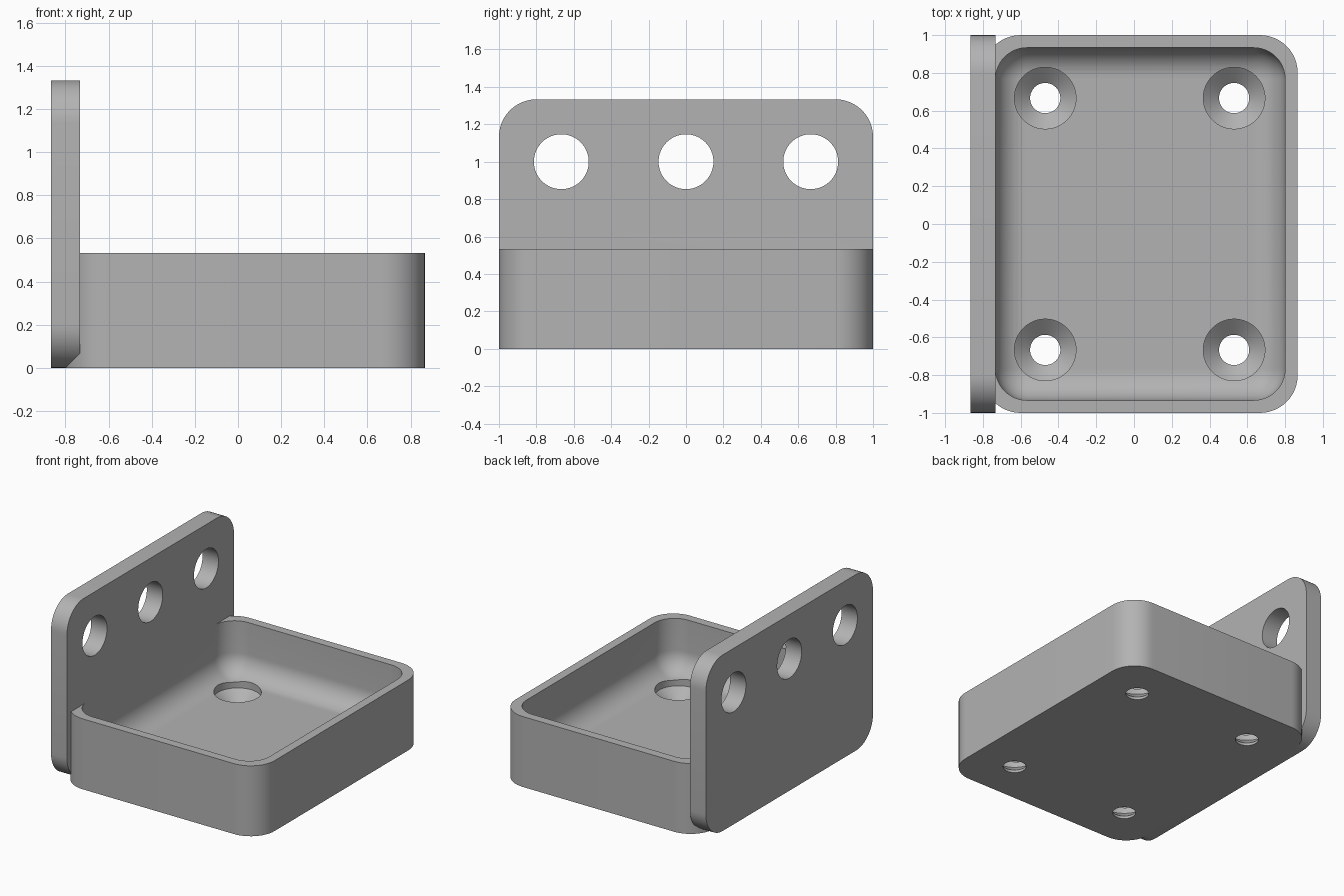
import bpy, bmesh
from math import sin, cos, pi, radians

cube = bpy.data.objects.get("Cube")
if cube:
    bpy.data.objects.remove(cube, do_unlink=True)

grey = bpy.data.materials.new("plain grey")
grey.use_nodes = True
COLOUR = (0.45, 0.45, 0.45, 1)
grey.diffuse_color = COLOUR
grey.node_tree.nodes["Principled BSDF"].inputs["Base Color"].default_value = COLOUR


def rounded_rect(x0, x1, y0, y1, r, steps=12):
    """Outline of a rectangle with rounded corners."""
    corners = [(x1 - r, y1 - r), (x0 + r, y1 - r), (x0 + r, y0 + r), (x1 - r, y0 + r)]
    return [(cx + r * cos((q + i / steps) * pi / 2), cy + r * sin((q + i / steps) * pi / 2))
            for q, (cx, cy) in enumerate(corners) for i in range(steps + 1)]


def circle(cx, cy, r, n=64):
    return [(cx + r * cos(2 * pi * i / n), cy + r * sin(2 * pi * i / n)) for i in range(n)]


def loft(name, rings, upright=False):
    """Closed solid through (outline, height) rings; upright turns height into x."""
    bm = bmesh.new()
    loops = [[bm.verts.new((h, a, b) if upright else (a, b, h)) for a, b in outline]
             for outline, h in rings]
    for low, high in zip(loops, loops[1:]):
        for i in range(len(low)):
            j = (i + 1) % len(low)
            bm.faces.new((low[i], low[j], high[j], high[i]))
    bm.faces.new(loops[0][::-1])
    bm.faces.new(loops[-1])
    bmesh.ops.recalc_face_normals(bm, faces=bm.faces)
    mesh = bpy.data.meshes.new(name)
    bm.to_mesh(mesh)
    bm.free()
    mesh.materials.append(grey)
    obj = bpy.data.objects.new(name, mesh)
    bpy.context.collection.objects.link(obj)
    return obj


def combine(target, tool, operation):
    """Apply a boolean and discard the tool."""
    mod = target.modifiers.new(operation.title(), "BOOLEAN")
    mod.operation, mod.solver, mod.object = operation, "EXACT", tool
    bpy.context.view_layer.objects.active = target
    bpy.ops.object.modifier_apply(modifier=mod.name)
    bpy.data.objects.remove(tool, do_unlink=True)


X, WALL, RIM, FLOOR = 0.8667, 0.0667, 0.5333, 0.1333
LEFT = -0.8                      # outer side of the tray under the plate
INNER = LEFT + WALL              # plate face flush with the cavity

# Tray body and upright mounting plate
bracket = loft("tray_bracket", [(rounded_rect(LEFT, X, -1, 1, 0.2), h) for h in (0, RIM)])
plate_outline = rounded_rect(-1, 1, 0, 1.3333, 0.2)
plate = loft("mounting_plate", [(plate_outline, h) for h in (-X, INNER)], upright=True)
combine(bracket, plate, "UNION")

# Cavity with a filleted floor
FILLET, CORNER, STEPS = 0.16, 0.1667, 12
rings = []
for i in range(STEPS + 1):
    a = i / STEPS * pi / 2
    d = FILLET * (1 - sin(a))
    outline = rounded_rect(INNER + d, X - WALL - d, -1 + WALL + d, 1 - WALL - d, CORNER - d)
    rings.append((outline, FLOOR + FILLET * (1 - cos(a))))
rings.append((rings[-1][0], RIM + 0.1))
combine(bracket, loft("cavity_cutter", rings), "DIFFERENCE")

# Countersunk screw holes in the floor
for x in (-0.47, 0.53):
    for y in (-0.6667, 0.6667):
        steps = [(0.08, -0.1), (0.08, 0.02), (0.163, 0.09), (0.163, 0.2)]
        screw = loft("screw_cutter", [(circle(x, y, r), h) for r, h in steps])
        combine(bracket, screw, "DIFFERENCE")

# Row of holes through the plate
for y in (-0.6667, 0, 0.6667):
    hole = loft("hole_cutter", [(circle(y, 1, 0.1467), h) for h in (-1, -0.6)], upright=True)
    combine(bracket, hole, "DIFFERENCE")

bpy.ops.object.select_all(action="DESELECT")
bracket.select_set(True)
bpy.context.view_layer.objects.active = bracket
bpy.ops.object.shade_smooth_by_angle(angle=radians(30))
